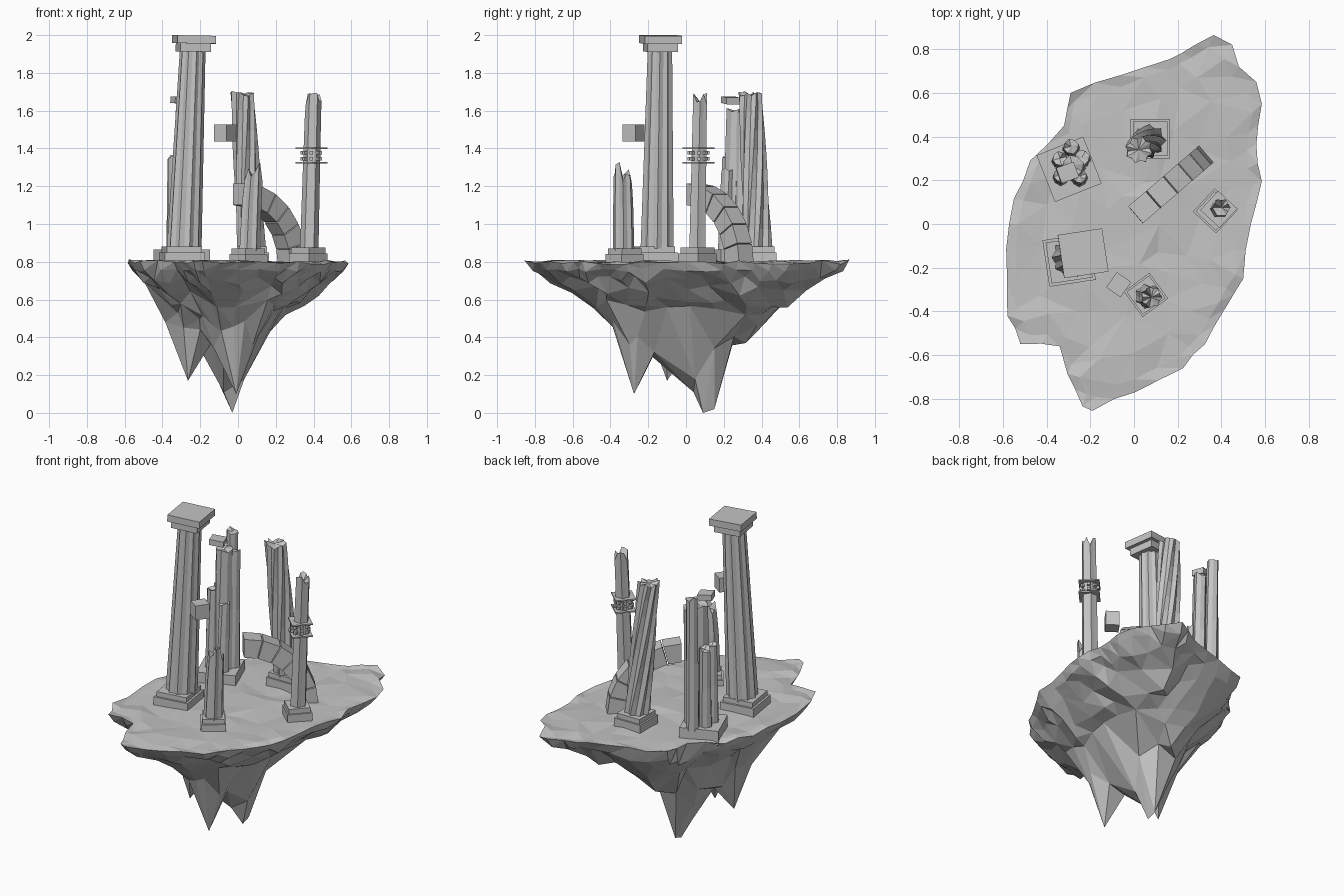
import bpy, bmesh, math, random
from math import cos, sin, pi, radians
from mathutils import Matrix, Vector, geometry

if "Cube" in bpy.data.objects:
    bpy.data.objects.remove(bpy.data.objects["Cube"])
rnd = random.Random(7)

stone = bpy.data.materials.new("grey_stone")
stone.use_nodes = True
GREY = (0.55, 0.55, 0.55, 1)
stone.diffuse_color = GREY
stone.node_tree.nodes["Principled BSDF"].inputs["Base Color"].default_value = GREY


def finish(bm, name):
    bmesh.ops.recalc_face_normals(bm, faces=bm.faces)
    mesh = bpy.data.meshes.new(name)
    bm.to_mesh(mesh)
    bm.free()
    mesh.materials.append(stone)
    obj = bpy.data.objects.new(name, mesh)
    bpy.context.collection.objects.link(obj)
    return obj


def box(name, centre, size, turn=0, tilt=0):
    bm = bmesh.new()
    m = (Matrix.Translation(centre) @ Matrix.Rotation(radians(turn), 4, 'Z')
         @ Matrix.Rotation(radians(tilt), 4, 'Y') @ Matrix.Diagonal((*size, 1)))
    bmesh.ops.create_cube(bm, size=1, matrix=m)
    return finish(bm, name)


def plinth(name, x, y, width, turn, top=0.88):
    mid = top - 0.03
    box(name + "_base", (x, y, (0.78 + mid) / 2), (width, width, mid - 0.78), turn)
    box(name + "_base_step", (x, y, (mid + top) / 2), (width * .88, width * .88, top - mid), turn)


def shaft(name, low, high, r0, r1, flutes=8, groove=0.84, twist=0, jag=0, levels=6):
    """Fluted, leaning shaft with an optional twist and a broken top."""
    bm = bmesh.new()
    low, high = Vector(low), Vector(high)
    n = flutes * 2
    rings = []
    for k in range(levels + 1):
        f = k / levels
        c = low.lerp(high, f)
        r = r0 + (r1 - r0) * f
        ring = []
        for i in range(n):
            a = 2 * pi * i / n + radians(twist) * f
            rad = r * (groove if i % 2 else 1)
            drop = rnd.random() * jag if k == levels else 0
            ring.append(bm.verts.new((c.x + rad * cos(a), c.y + rad * sin(a), c.z - drop)))
        rings.append(ring)
    for a, b in zip(rings, rings[1:]):
        for i in range(n):
            j = (i + 1) % n
            bm.faces.new((a[i], a[j], b[j], b[i]))
    bm.faces.new(rings[0][::-1])
    tip = bm.verts.new(high - Vector((0, 0, jag * 0.7)))
    for i in range(n):
        bm.faces.new((rings[-1][i], rings[-1][(i + 1) % n], tip))
    return finish(bm, name)


# Floating island: one outline, a gently uneven top and a spiked underside
OUTLINE = [(.365, .865), (.45, .82), (.48, .72), (.56, .65), (.585, .55), (.56, .365),
           (.585, .195), (.535, 0), (.5, -.25), (.415, -.39), (.325, -.55), (.225, -.66),
           (.005, -.77), (-.19, -.855), (-.235, -.835), (-.305, -.685), (-.34, -.56),
           (-.52, -.55), (-.58, -.42), (-.585, -.115), (-.55, .115), (-.475, .29),
           (-.32, .45), (-.29, .6), (-.065, .68), (.165, .755), (.28, .82)]
rim = []
for p, q in zip(OUTLINE, OUTLINE[1:] + OUTLINE[:1]):
    p, q = Vector(p), Vector(q)
    rim.append(p)
    if (q - p).length > 0.13:
        rim.append((p + q) / 2 * rnd.uniform(.985, 1.012))
RIM_COUNT = len(rim)
rim_loop = [(i, (i + 1) % RIM_COUNT) for i in range(RIM_COUNT)]
rim_z = [rnd.uniform(.785, .812) for _ in rim]
SPIKES = [(-.03, .09, 0), (-.03, .15, .02), (-.01, -.275, .1), (-.265, -.1, .17)]
HUB = Vector((-.1, -.03))


def under_z(p, t):
    z = .48 + .3 * t * t + rnd.uniform(-.03, .03) * min(1, 4 * (1.05 - t))
    z = min(z, .35 + (p - Vector((0, .3))).length)
    for x, y, tip in SPIKES:
        s = Vector((x, y))
        d = p - s
        if d.length < 1e-4:
            return tip
        slope = 2.4 + 0.8 * d.normalized().dot((s - HUB).normalized())
        z = min(z, tip + slope * d.length)
    return z


def top_z(p, t):
    return .803 + rnd.uniform(-.012, .008)


def sheet(bm, rings, extra, height):
    """Triangulated sheet inside the rim, lifted by a height rule."""
    pts, ts = list(rim), [1.0] * RIM_COUNT
    for t, step in rings:
        for i in range(0, RIM_COUNT, step):
            w = 0 if t > .8 else .025
            pts.append(rim[i] * t * rnd.uniform(.988, 1.008)
                       + Vector((rnd.uniform(-w, w), rnd.uniform(-w, w))))
            ts.append(t)
    for p in extra:
        pts.append(p)
        ts.append(.3)
    out = geometry.delaunay_2d_cdt(pts, rim_loop, [], 0, 1e-5, True)
    ids = [orig[0] for orig in out[3]]
    verts = []
    for co, i in zip(out[0], ids):
        z = rim_z[i] if i < RIM_COUNT else height(co, ts[i])
        verts.append(bm.verts.new((co.x, co.y, z)))
    for f in out[2]:
        # Triangles that bridge a notch run against the outline's direction
        corners = sorted(ids[k] for k in f)
        if corners[-1] < RIM_COUNT:
            a, b, c = (rim[k] for k in corners)
            if (b - a).cross(c - a) > 0:
                continue
        bm.faces.new([verts[k] for k in f])


bm = bmesh.new()
sheet(bm, [(.93, 1), (.75, 2), (.5, 3), (.25, 5)], [], top_z)
spike_pts = [Vector((x, y)) for x, y, _ in SPIKES]
for x, y, _ in SPIKES[1:]:
    for k in range(6):
        a = k * pi / 3 + rnd.uniform(-.2, .2)
        spike_pts.append(Vector((x + .12 * cos(a), y + .12 * sin(a))))
sheet(bm, [(.96, 1), (.86, 1), (.74, 2), (.6, 2), (.46, 3)], spike_pts, under_z)
bmesh.ops.remove_doubles(bm, verts=bm.verts, dist=1e-4)
finish(bm, "floating_island")

# Tall complete column with capital
plinth("tall_column", -.297, -.165, .215, 8.5)
shaft("tall_column_shaft", (-.285, -.153, .87), (-.24, -.138, 1.92), .092, .068, flutes=10, groove=.87)
box("tall_column_capital", (-.236, -.135, 1.935), (.165, .165, .045), 8.5, 1)
box("tall_column_slab", (-.233, -.134, 1.977), (.205, .2, .042), 8.5, 1)

# Twisted column
plinth("twisted_column", .075, .39, .18, 0)
shaft("twisted_column_shaft", (.072, .382, .87), (.022, .34, 1.705), .076, .064,
      flutes=8, groove=.78, twist=75, jag=.03, levels=8)

# Short broken column
plinth("short_column", .055, -.325, .145, 36, .87)
shaft("short_column_shaft", (.06, -.33, .86), (.08, -.335, 1.36), .058, .05,
      flutes=7, groove=.82, jag=.15, levels=2)

# Slim column with a collar
plinth("slim_column", .372, .06, .145, 47, .875)
shaft("slim_column_shaft", (.377, .06, .86), (.4, .075, 1.695), .049, .042,
      flutes=6, groove=.85, jag=.07)
for z in (1.325, 1.4):
    box("collar_plate", (.388, .067, z), (.12, .12, .008), 47)
for k in range(8):
    a = k * pi / 4
    for z in (1.345, 1.378):
        box("collar_bead", (.388 + .047 * cos(a), .067 + .047 * sin(a), z),
            (.022, .018, .018), k * 45)

# Shattered column: a bundle of slivers broken off at different heights
box("shattered_column_base", (-.297, .25, .82), (.23, .23, .09), 21.6)
for x, y, top, r in [(-.288, .355, 1.695, .036), (-.34, .3, 1.37, .034), (-.238, .305, 1.6, .036),
                     (-.335, .225, 1.36, .034), (-.25, .22, 1.3, .034), (-.28, .265, 1.62, .052)]:
    shaft("shattered_sliver", (x, y - .012, .85), (x, y, top), r * 1.15, r,
          flutes=4, groove=.92, twist=15, jag=.03, levels=2)
box("shattered_chip", (-.305, .235, 1.655), (.085, .075, .035), 20, 5)

# Floating block
box("floating_block", (-.07, -.278, 1.482), (.085, .08, .09), 55)

# Broken quarter arch made of wedge blocks
start, along = Vector((.005, .04, .785)), Vector((.758, .652, 0))
side, up = Vector((-.652, .758, 0)) * .051, Vector((0, 0, 1))
BLOCKS = 6
for k in range(BLOCKS):
    a0, a1 = (pi / 2 * (k + e) / BLOCKS for e in (.03, .97))
    bm = bmesh.new()
    for a in (a0, a1):
        for r in (.315, .43):
            for s in (-1, 1):
                bm.verts.new(start + along * r * cos(a) + up * r * sin(a) + side * s)
    bmesh.ops.convex_hull(bm, input=bm.verts)
    bmesh.ops.dissolve_limit(bm, angle_limit=.02, verts=bm.verts, edges=bm.edges)
    finish(bm, "arch_block")
